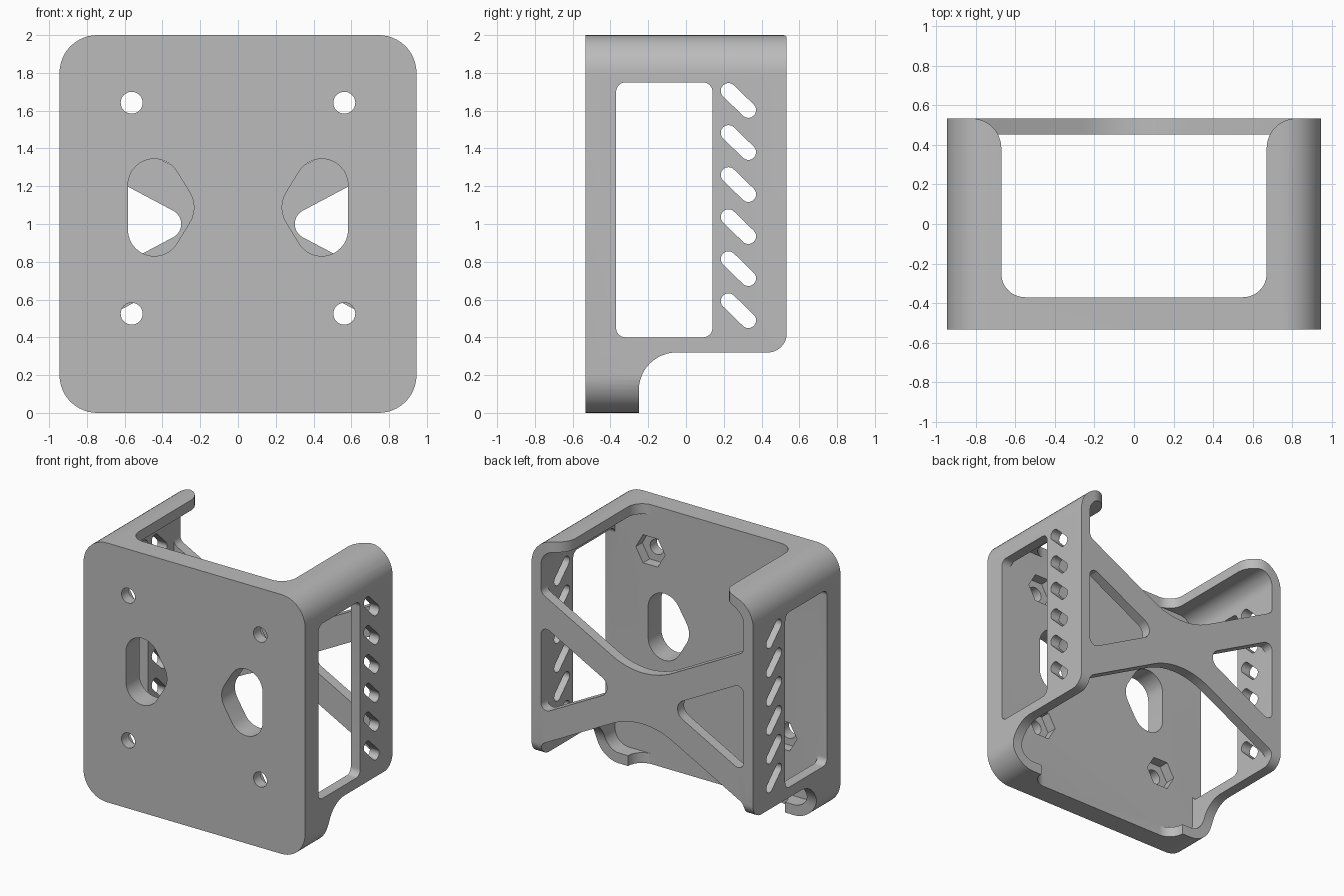
import bpy, bmesh, math
from mathutils import Vector
from mathutils.geometry import convex_hull_2d

if "Cube" in bpy.data.objects:
    bpy.data.objects.remove(bpy.data.objects["Cube"])

W, D, H = 0.945, 0.533, 2.0     # half width, half depth, height
T = 0.08                        # wall thickness
PLATE = -0.37                   # inner face of the front plate


def rounded(corners, steps=12):
    """Polygon from (a, b, radius) corners, each replaced by an arc."""
    out = []
    for i, (a, b, r) in enumerate(corners):
        p = Vector((a, b))
        if r == 0:
            out.append(p)
            continue
        u = (Vector(corners[i - 1][:2]) - p).normalized()
        v = (Vector(corners[(i + 1) % len(corners)][:2]) - p).normalized()
        half = u.angle(v) / 2
        centre = p + (u + v).normalized() * r / math.sin(half)
        start = p + u * r / math.tan(half) - centre
        end = p + v * r / math.tan(half) - centre
        a0 = math.atan2(start.y, start.x)
        sweep = math.atan2(end.y, end.x) - a0
        sweep = (sweep + math.pi) % (2 * math.pi) - math.pi
        for k in range(steps + 1):
            t = a0 + sweep * k / steps
            out.append(centre + r * Vector((math.cos(t), math.sin(t))))
    return out


def box(a0, b0, a1, b1, r):
    return rounded([(a0, b0, r), (a1, b0, r), (a1, b1, r), (a0, b1, r)])


def circle(a, b, r, n=32):
    return [Vector((a + r * math.cos(k * math.tau / n), b + r * math.sin(k * math.tau / n)))
            for k in range(n)]


def hull(*circles):
    pts = [p for c in circles for p in circle(*c)]
    return [pts[i] for i in convex_hull_2d(pts)]


def prism(name, outline, axis, lo, hi):
    """Extrude a 2D outline along the given axis."""
    place = {"x": lambda p, d: (d, p.x, p.y),
             "y": lambda p, d: (p.x, d, p.y),
             "z": lambda p, d: (p.x, p.y, d)}[axis]
    bm = bmesh.new()
    low = [bm.verts.new(place(p, lo)) for p in outline]
    high = [bm.verts.new(place(p, hi)) for p in outline]
    bm.faces.new(low)
    bm.faces.new(high)
    for i in range(len(low)):
        bm.faces.new((low[i - 1], low[i], high[i], high[i - 1]))
    bmesh.ops.recalc_face_normals(bm, faces=bm.faces)
    mesh = bpy.data.meshes.new(name)
    bm.to_mesh(mesh)
    bm.free()
    ob = bpy.data.objects.new(name, mesh)
    bpy.context.collection.objects.link(ob)
    return ob


def combine(target, tool, operation):
    """Apply one boolean and remove its tool."""
    mod = target.modifiers.new("shape", "BOOLEAN")
    mod.operation, mod.object, mod.solver = operation, tool, "EXACT"
    graph = bpy.context.evaluated_depsgraph_get()
    mesh = bpy.data.meshes.new_from_object(target.evaluated_get(graph))
    target.modifiers.clear()
    target.data = mesh
    bpy.data.objects.remove(tool)


def cut(target, *args):
    combine(target, prism("cutter", *args), "DIFFERENCE")


# Rounded shell with a thick front plate
body = prism("mounting_bracket", box(-W, 0, W, H, 0.2), "y", -D, D)
cut(body, box(-W + T, T, W - T, H - T, 0.12), "y", PLATE, 1)

# Open top and bottom, leaving curled corner flanges
F = 0.67
cut(body, rounded([(-F, PLATE, 0.12), (F, PLATE, 0.12), (F, D, 0.15), (1.1, D, 0),
                   (1.1, 0.7, 0), (-1.1, 0.7, 0), (-1.1, D, 0), (-F, D, 0.15)]),
    "z", -0.1, H + 0.1)

# Crossed brace on the back
SLOPE, MID, ARM = 0.53, 1.0, 0.125
inner, outer = W - T, W - T / 2
end = ARM + SLOPE * inner
half = [(-outer, 0.7, 0), (-inner, 0.7, 0), (-inner, end, 0.06), (0, ARM, 0.55),
        (inner, end, 0.06), (inner, 0.7, 0), (outer, 0.7, 0)]
low = [(-a, -min(b, 0.65), r) for a, b, r in half]
brace = prism("brace", rounded([(a, MID + b, r) for a, b, r in half + low]), "y", D - T, D)
for s in (-1, 1):
    tip, rise = 0.21, SLOPE * (inner - 0.21)
    cut(brace, rounded([(s * tip, MID, 0.08), (s * inner, MID + rise, 0.05),
                        (s * inner, MID - rise, 0.05)]), "y", 0, 1)
combine(body, brace, "UNION")

# Side outline: raised lower edge behind the front foot
side = rounded([(-1, -0.1, 0), (-0.25, -0.1, 0), (-0.25, 0.32, 0.2), (D, 0.32, 0.1),
                (D, 2.1, 0), (-1, 2.1, 0)])
combine(body, prism("side_outline", side, "x", -1.2, 1.2), "INTERSECT")

# Side windows and slanted vents
cut(body, box(PLATE, 0.4, 0.14, 1.75, 0.05), "x", -1.2, 1.2)
for i in range(6):
    z = 1.705 - i * 0.2226
    cut(body, hull((0.225, z, 0.041), (0.33, z - 0.102, 0.041)), "x", -1.2, 1.2)

# Front plate: cable openings, screw holes and hexagonal nut pockets
for s in (-1, 1):
    cut(body, hull((s * 0.443, 1.205, 0.14), (s * 0.443, 0.97, 0.14),
                   (s * 0.385, 1.088, 0.152)), "y", -1, -0.2)
    for z in (0.525, 1.642):
        cut(body, circle(s * 0.563, z, 0.058), "y", -1, -0.2)
        cut(body, circle(s * 0.563, z, 0.125, 6), "y", PLATE - 0.08, -0.2)

# Single grey finish
grey = bpy.data.materials.new("plain grey")
grey.use_nodes = True
colour = (0.5, 0.5, 0.5, 1)
grey.diffuse_color = colour
grey.node_tree.nodes["Principled BSDF"].inputs["Base Color"].default_value = colour
body.data.materials.clear()
body.data.materials.append(grey)

bpy.ops.object.select_all(action="DESELECT")
body.select_set(True)
bpy.context.view_layer.objects.active = body
bpy.ops.object.shade_smooth_by_angle(angle=math.radians(30))
